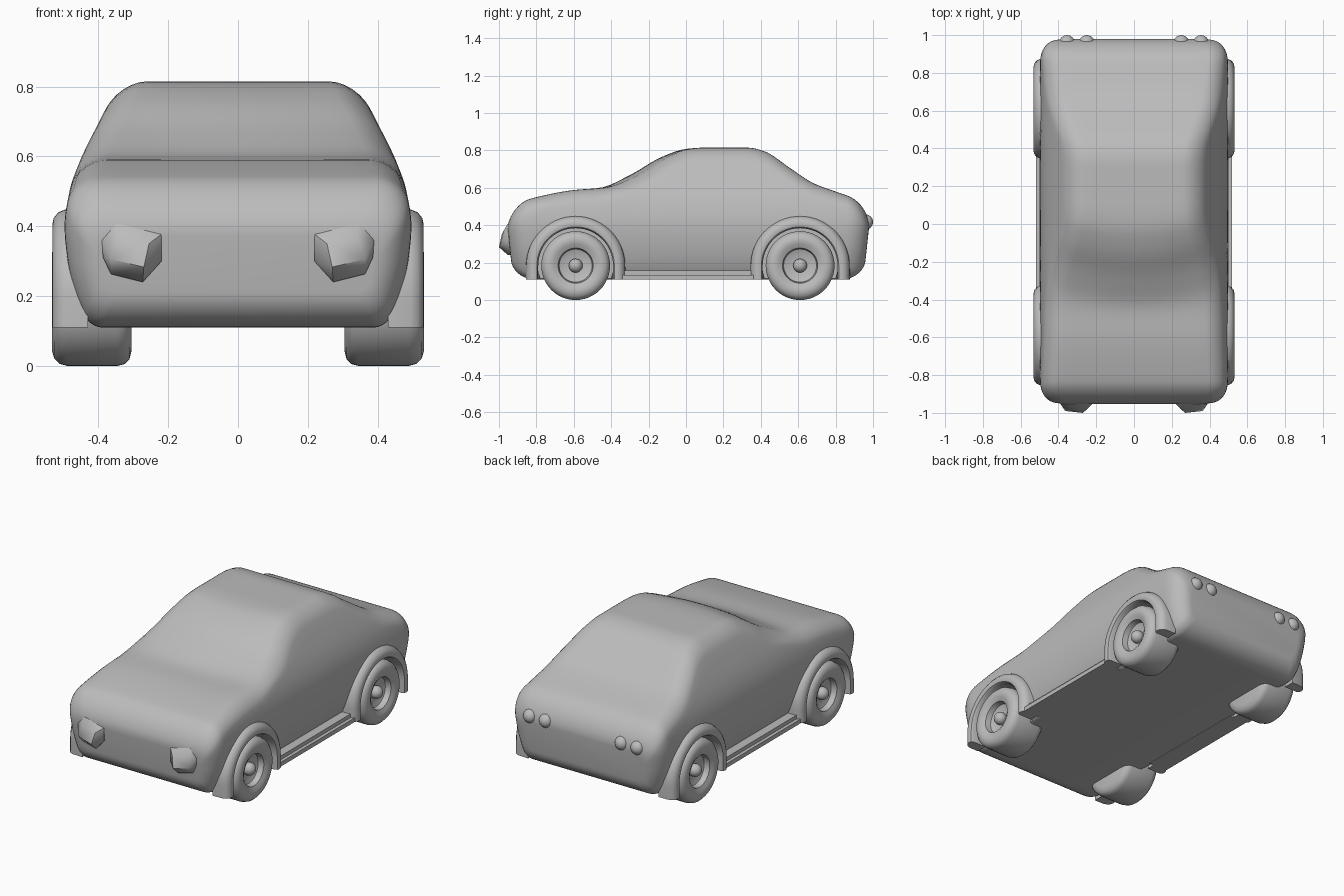
import bpy, bmesh, math
from mathutils import Vector

cube = bpy.data.objects.get("Cube")
if cube:
    bpy.data.objects.remove(cube, do_unlink=True)

grey = bpy.data.materials.new("plain_grey")
grey.use_nodes = True
COLOUR = (0.5, 0.5, 0.5, 1)
grey.diffuse_color = COLOUR
grey.node_tree.nodes["Principled BSDF"].inputs["Base Color"].default_value = COLOUR


def finish(name, bm, angle=40):
    bmesh.ops.remove_doubles(bm, verts=bm.verts, dist=0.0005)
    bmesh.ops.recalc_face_normals(bm, faces=bm.faces)
    mesh = bpy.data.meshes.new(name)
    bm.to_mesh(mesh)
    bm.free()
    ob = bpy.data.objects.new(name, mesh)
    bpy.context.collection.objects.link(ob)
    mesh.materials.append(grey)
    smooth(ob, angle)
    return ob


def smooth(ob, angle):
    bpy.ops.object.select_all(action='DESELECT')
    ob.select_set(True)
    bpy.context.view_layer.objects.active = ob
    bpy.ops.object.shade_smooth_by_angle(angle=math.radians(angle))


def loft(bm, rings, closed=True, cap=False):
    rows = [[bm.verts.new(p) for p in ring] for ring in rings]
    n = len(rows[0])
    for a, b in zip(rows, rows[1:]):
        for i in range(n if closed else n - 1):
            j = (i + 1) % n
            bm.faces.new((a[i], a[j], b[j], b[i]))
    if cap:
        bm.faces.new(rows[0])
        bm.faces.new(rows[-1])


def curve_at(table, t):
    # Smooth interpolation through table points, without overshoot
    t = min(max(t, table[0][0]), table[-1][0])
    slopes = [(b[1] - a[1]) / (b[0] - a[0]) for a, b in zip(table, table[1:])]
    def tangent(i):
        if i == 0 or i == len(slopes):
            return slopes[min(i, len(slopes) - 1)]
        p, q = slopes[i - 1], slopes[i]
        return 2 * p * q / (p + q) if p * q > 0 else 0
    for i, (a, b) in enumerate(zip(table, table[1:])):
        if t <= b[0]:
            h = b[0] - a[0]
            s = (t - a[0]) / h
            return (a[1] * (1 + 2 * s) * (1 - s) ** 2 + b[1] * s * s * (3 - 2 * s)
                    + h * s * (1 - s) * (tangent(i) * (1 - s) - tangent(i + 1) * s))


# Body: roof line along y, and half width by height
ROOF = [(-0.96, 0.5), (-0.8, 0.55), (-0.6, 0.588), (-0.46, 0.6), (-0.3, 0.668),
        (-0.13, 0.765), (0, 0.808), (0.1, 0.815), (0.33, 0.815), (0.42, 0.795),
        (0.55, 0.71), (0.68, 0.625), (0.8, 0.58), (0.98, 0.52)]
SIDE = [(0.11, 0.425), (0.2, 0.465), (0.3, 0.488), (0.4, 0.497), (0.5, 0.483),
        (0.58, 0.456), (0.68, 0.408), (0.82, 0.335)]
FRONT, REAR, ROUND = -0.955, 0.98, 0.12


def body_section(y):
    d = min(max(min(y - FRONT, REAR - y) / ROUND, 0), 1)
    end = 1 - math.sqrt(max(0, 1 - (1 - d) ** 2))
    top = curve_at(ROOF, y) - 0.13 * end
    low = 0.11 + 0.1 * end
    r_top, r_low = 0.075, 0.035
    def half(z):
        return curve_at(SIDE, z) - 0.1 * end
    pts = []
    for i in range(7):                       # rounded bottom edge
        a = math.radians(15 * i)
        z = low + r_low * (1 - math.cos(a))
        pts.append((half(z) - r_low * (1 - math.sin(a)), z))
    za, zb = low + r_low, top - r_top
    for i in range(1, 12):                   # flank
        z = za + (zb - za) * i / 12
        pts.append((half(z), z))
    for i in range(7):                       # rounded shoulder
        a = math.radians(15 * i)
        z = zb + r_top * math.sin(a)
        pts.append((half(z) - r_top * (1 - math.cos(a)), z))
    edge = pts[-1][0]
    pts += [(edge * k / 6, top) for k in range(5, 0, -1)]
    ring = pts + [(0, top)] + [(-x, z) for x, z in reversed(pts)]
    out = []
    for x, z in ring:
        # bowed windscreen and tucked-in bumpers
        bow = 0.07 * (x / 0.4) ** 2 * max(0, 1 - ((y + 0.2) / 0.32) ** 2)
        bow *= min(max((z - 0.55) / 0.06, 0), 1)
        out.append((x, y * (1 - 0.11 * max(0, 0.4 - z)) + bow, z))
    return out


arc = [ROUND * (1 - math.cos(math.radians(10 * i))) for i in range(10)]
stations = [FRONT + a for a in arc]
first, last = FRONT + ROUND, REAR - ROUND
stations += [first + (last - first) * i / 48 for i in range(1, 48)]
stations += [REAR - a for a in reversed(arc)]
bm = bmesh.new()
loft(bm, [body_section(y) for y in stations], cap=True)
body = finish("body", bm)

AXLES = {"front": -0.59, "rear": 0.61}
SIDES = {"left": 1, "right": -1}
WHEEL_Z = 0.184


def lathe(profile, s, y, steps=48):
    bm = bmesh.new()
    rings = []
    for i in range(steps + 1):
        a = math.tau * i / steps
        rings.append([(s * x, y + r * math.cos(a), WHEEL_Z + r * math.sin(a))
                      for x, r in profile])
    loft(bm, rings, closed=False)
    return bm


TYRE = [(0.305, 0), (0.305, 0.14), (0.311, 0.165), (0.325, 0.179), (0.345, 0.184),
        (0.49, 0.184), (0.512, 0.178), (0.527, 0.163), (0.533, 0.14), (0.53, 0.118),
        (0.52, 0.1), (0.518, 0.094), (0.485, 0.088), (0.474, 0.06), (0.472, 0)]
# Half section of the wheel arch: distance from the axle, x
ARCH = [(0.2, 0.43), (0.2, 0.515), (0.207, 0.528), (0.222, 0.532), (0.24, 0.528),
        (0.256, 0.515), (0.264, 0.495), (0.266, 0.43)]

for end, y in AXLES.items():
    for side, s in SIDES.items():
        label = f"{end}_{side}"
        # Wheel well cut into the body
        well = finish("well_cutter", lathe([(0.41, 0), (0.41, 0.202), (0.6, 0.202), (0.6, 0)], s, y))
        well.hide_render = True
        cut = body.modifiers.new("well", 'BOOLEAN')
        cut.operation, cut.solver, cut.object = 'DIFFERENCE', 'EXACT', well
        bpy.context.view_layer.objects.active = body
        bpy.ops.object.modifier_apply(modifier=cut.name)
        bpy.data.objects.remove(well, do_unlink=True)

        finish(f"{label}_wheel", lathe(TYRE, s, y))

        # Hub cap
        bm = bmesh.new()
        bmesh.ops.create_uvsphere(bm, u_segments=20, v_segments=12, radius=0.037)
        bmesh.ops.translate(bm, verts=bm.verts, vec=(s * 0.488, y, WHEEL_Z))
        finish(f"{label}_hub", bm)

        # Arch: half circle with straight legs
        path = [(0, 0.11 - WHEEL_Z)] + [(math.radians(6 * i), 0) for i in range(31)]
        path.append((math.pi, 0.11 - WHEEL_Z))
        bm = bmesh.new()
        loft(bm, [[(s * x, y + r * math.cos(a), WHEEL_Z + dz + r * math.sin(a))
                   for r, x in ARCH] for a, dz in path], cap=True)
        finish(f"{label}_arch", bm)

smooth(body, 40)

for side, s in SIDES.items():
    # Sill between the arches, with a low step
    for name, x, z in (("sill", 0.52, 0.135), ("sill_step", 0.5, 0.157)):
        bm = bmesh.new()
        ring = [(0.4, 0.11), (x, 0.11), (x, z), (0.4, z)]
        loft(bm, [[(s * px, y, pz) for px, pz in ring] for y in (-0.34, 0.36)], cap=True)
        finish(f"{side}_{name}", bm, 30)

    # Headlight: faceted lens with a cut-off lower face
    bm = bmesh.new()
    rim = [(0.22, 0.377), (0.347, 0.409), (0.39, 0.36), (0.387, 0.311),
           (0.364, 0.263), (0.273, 0.24), (0.219, 0.3)]
    lens = [(0.27, 0.283, 1), (0.364, 0.306, 0.99), (0.255, 0.35, 0.985), (0.34, 0.37, 0.975)]
    for x, z in rim:
        for y in (-0.9, -0.952):
            bm.verts.new((s * x, y, z))
    for x, z, y in lens:
        bm.verts.new((s * x, -y, z))
    bmesh.ops.convex_hull(bm, input=bm.verts)
    finish(f"{side}_headlight", bm, 42)

    # Twin tail lights
    for name, x in (("inner", 0.25), ("outer", 0.355)):
        bm = bmesh.new()
        bmesh.ops.create_uvsphere(bm, u_segments=24, v_segments=14, radius=0.041)
        bmesh.ops.translate(bm, verts=bm.verts, vec=(s * x, 0.959, 0.417))
        finish(f"{side}_{name}_tail_light", bm)
